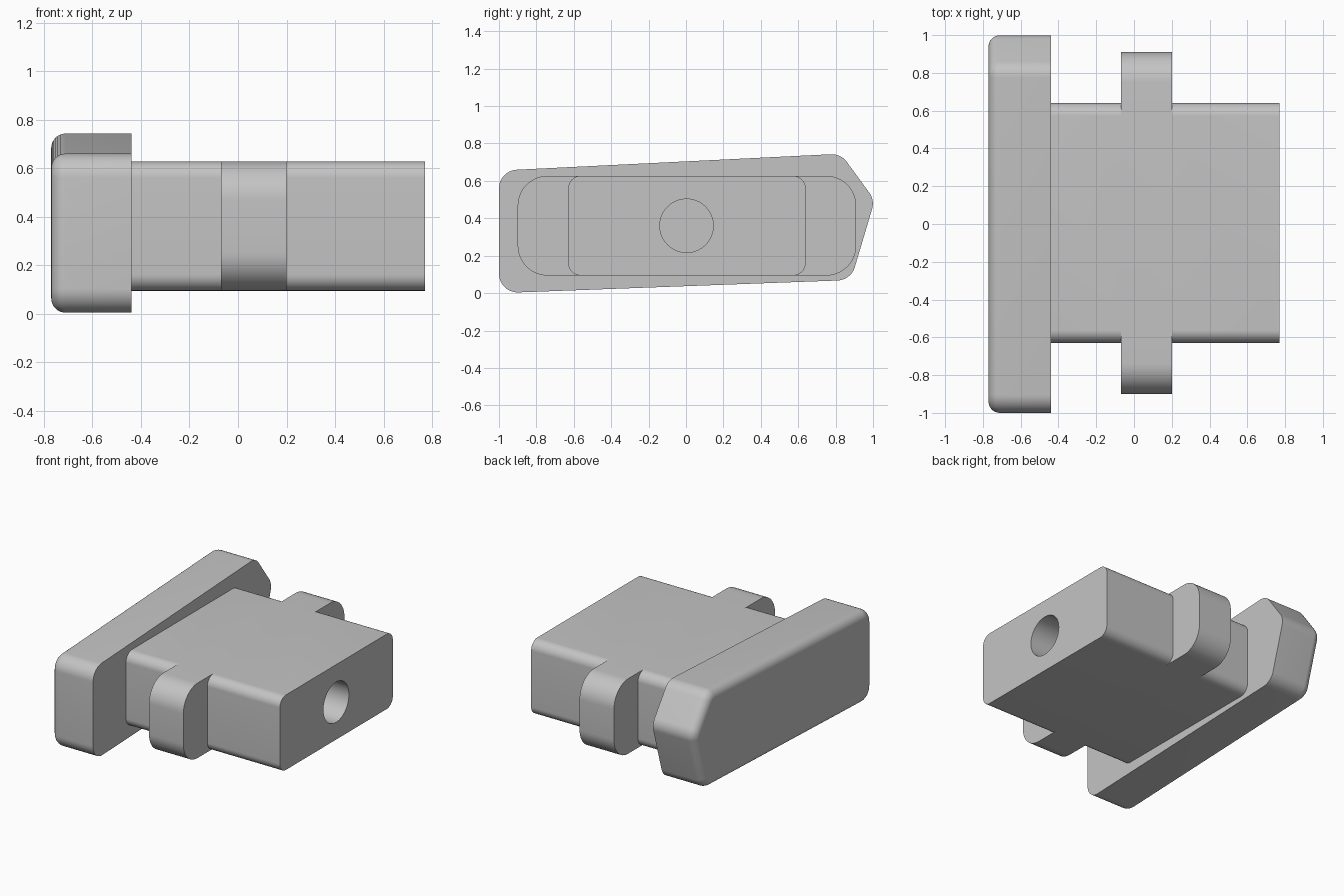
import bpy, bmesh, math
from mathutils import Vector

cube = bpy.data.objects.get("Cube")
if cube:
    bpy.data.objects.remove(cube, do_unlink=True)

grey = bpy.data.materials.new("plain grey")
grey.use_nodes = True
tone = (0.55, 0.55, 0.55, 1)
grey.diffuse_color = tone
grey.node_tree.nodes["Principled BSDF"].inputs["Base Color"].default_value = tone


def rounded(corners, radius, steps=12):
    """Round every corner of a convex counter-clockwise outline."""
    pts = [Vector(c) for c in corners]
    out = []
    for i, p in enumerate(pts):
        a = (p - pts[i - 1]).normalized()
        b = (pts[(i + 1) % len(pts)] - p).normalized()
        turn = math.acos(a.dot(b))
        start = p - a * radius * math.tan(turn / 2)
        centre = start + Vector((-a.y, a.x)) * radius
        first = math.atan2(-a.x, a.y)
        for k in range(steps + 1):
            t = first + turn * k / steps
            out.append(centre + radius * Vector((math.cos(t), math.sin(t))))
    return out


def box(y0, y1, z0, z1):
    return [(y0, z0), (y1, z0), (y1, z1), (y0, z1)]


def extrude(name, outline, x0, x1, edge_round=0):
    """Extrude a side outline along x, optionally rounding the rim at x0."""
    bm = bmesh.new()
    near = [bm.verts.new((x0, p[0], p[1])) for p in outline]
    far = [bm.verts.new((x1, p[0], p[1])) for p in outline]
    cap = bm.faces.new(near)
    bm.faces.new(far)
    n = len(outline)
    for i in range(n):
        j = (i + 1) % n
        bm.faces.new((near[i], near[j], far[j], far[i]))
    bmesh.ops.recalc_face_normals(bm, faces=bm.faces)
    if edge_round:
        bmesh.ops.bevel(bm, geom=list(cap.edges), offset=edge_round, segments=8,
                        profile=0.5, affect='EDGES', clamp_overlap=False)
    mesh = bpy.data.meshes.new(name)
    bm.to_mesh(mesh)
    bm.free()
    mesh.materials.append(grey)
    obj = bpy.data.objects.new(name, mesh)
    bpy.context.collection.objects.link(obj)
    return obj


def combine(target, tool, operation):
    mod = target.modifiers.new(operation.lower(), 'BOOLEAN')
    mod.operation, mod.object, mod.solver = operation, tool, 'EXACT'
    bpy.context.view_layer.objects.active = target
    bpy.ops.object.modifier_apply(modifier=mod.name)
    bpy.data.objects.remove(tool, do_unlink=True)


# Slanted head plate with a rounded outer rim
head = extrude("head_plate", rounded(
    [(-1, 0), (0.882, 0.07), (1.009, 0.497), (0.828, 0.745), (-1, 0.655)], 0.1),
    -0.77, -0.44, 0.06)

# Main block with a wider cross rib
body = extrude("body_block", rounded(box(-0.63, 0.64, 0.094, 0.627), 0.068), -0.48, 0.77)
rib = extrude("cross_rib", rounded(box(-0.9, 0.91, 0.094, 0.627), 0.16), -0.07, 0.2)
combine(body, rib, 'UNION')

# Round hole in the end face
circle = [(0.003 + 0.143 * math.cos(t * math.tau / 64),
           0.36 + 0.143 * math.sin(t * math.tau / 64)) for t in range(64)]
hole = extrude("hole_cutter", circle, -0.23, 0.9)
combine(body, hole, 'DIFFERENCE')

# Smooth fillets, sharp edges
bpy.ops.object.select_all(action='DESELECT')
for obj in (head, body):
    obj.select_set(True)
bpy.context.view_layer.objects.active = body
bpy.ops.object.shade_smooth_by_angle(angle=math.radians(30))
